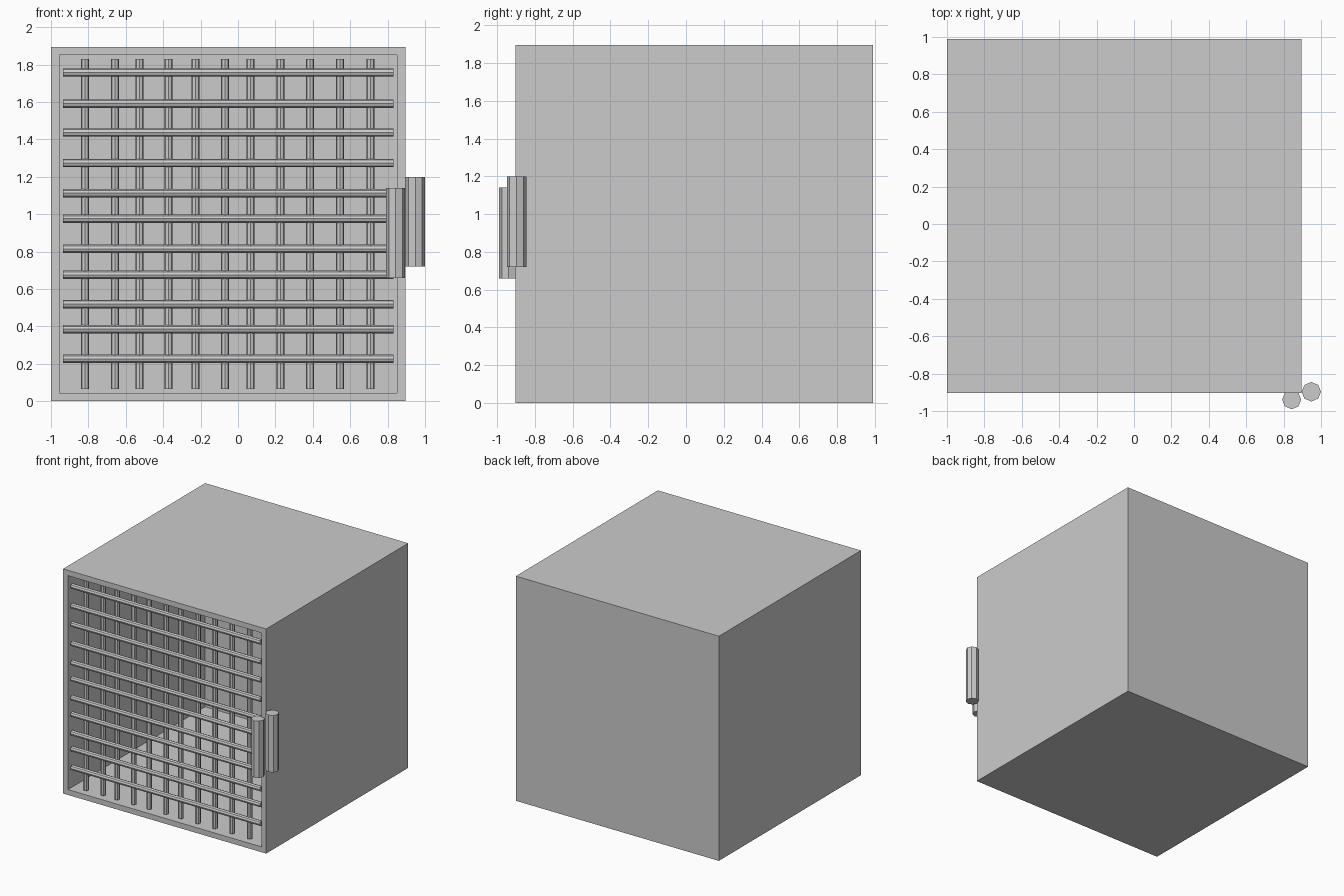
import bpy, bmesh
from math import pi

if "Cube" in bpy.data.objects:
    bpy.data.objects.remove(bpy.data.objects["Cube"])

X0, X1, Y0, Y1, H = -1.0, 0.895, -0.903, 0.99, 1.895   # outer shell
WALL = 0.064


def rod(name, loc, radius, length, rot=(0, 0, 0)):
    bpy.ops.mesh.primitive_cylinder_add(vertices=8, radius=radius, depth=length,
                                        location=loc, rotation=rot)
    bpy.context.object.name = name


# open-fronted box: inset the front face and push it in to form the cavity
bm = bmesh.new()
bmesh.ops.create_cube(bm, size=1)
for v in bm.verts:
    v.co.x = X0 if v.co.x < 0 else X1
    v.co.y = Y0 if v.co.y < 0 else Y1
    v.co.z = 0 if v.co.z < 0 else H
bm.normal_update()
front = min(bm.faces, key=lambda f: f.calc_center_median().y)
bmesh.ops.inset_region(bm, faces=[front], thickness=WALL)
ext = bmesh.ops.extrude_discrete_faces(bm, faces=[front])
for v in ext["faces"][0].verts:
    v.co.y = Y1 - WALL
bmesh.ops.recalc_face_normals(bm, faces=bm.faces)
mesh = bpy.data.meshes.new("cage_box")
bm.to_mesh(mesh)
bm.free()
bpy.context.collection.objects.link(bpy.data.objects.new("cage_box", mesh))

# grille bars, slightly irregular spacing
cx, cz = (X0 + X1) / 2, H / 2
span = H - 2 * WALL
for x in (-.818, -.658, -.527, -.372, -.227, -.07, .067, .227, .385, .545, .709):
    rod("vertical_bar", (x, -0.857, cz), 0.022, span)
for z in (.227, .385, .519, .676, .815, .976, 1.112, 1.273, 1.436, 1.591, 1.757):
    rod("horizontal_bar", (cx, -0.875, z), 0.022, span, (0, pi / 2, 0))

# hinge barrels on the front right edge
rod("hinge_front", (0.843, -0.939, 0.90), 0.051, 0.48)
rod("hinge_side", (0.948, -0.897, 0.96), 0.052, 0.48)
